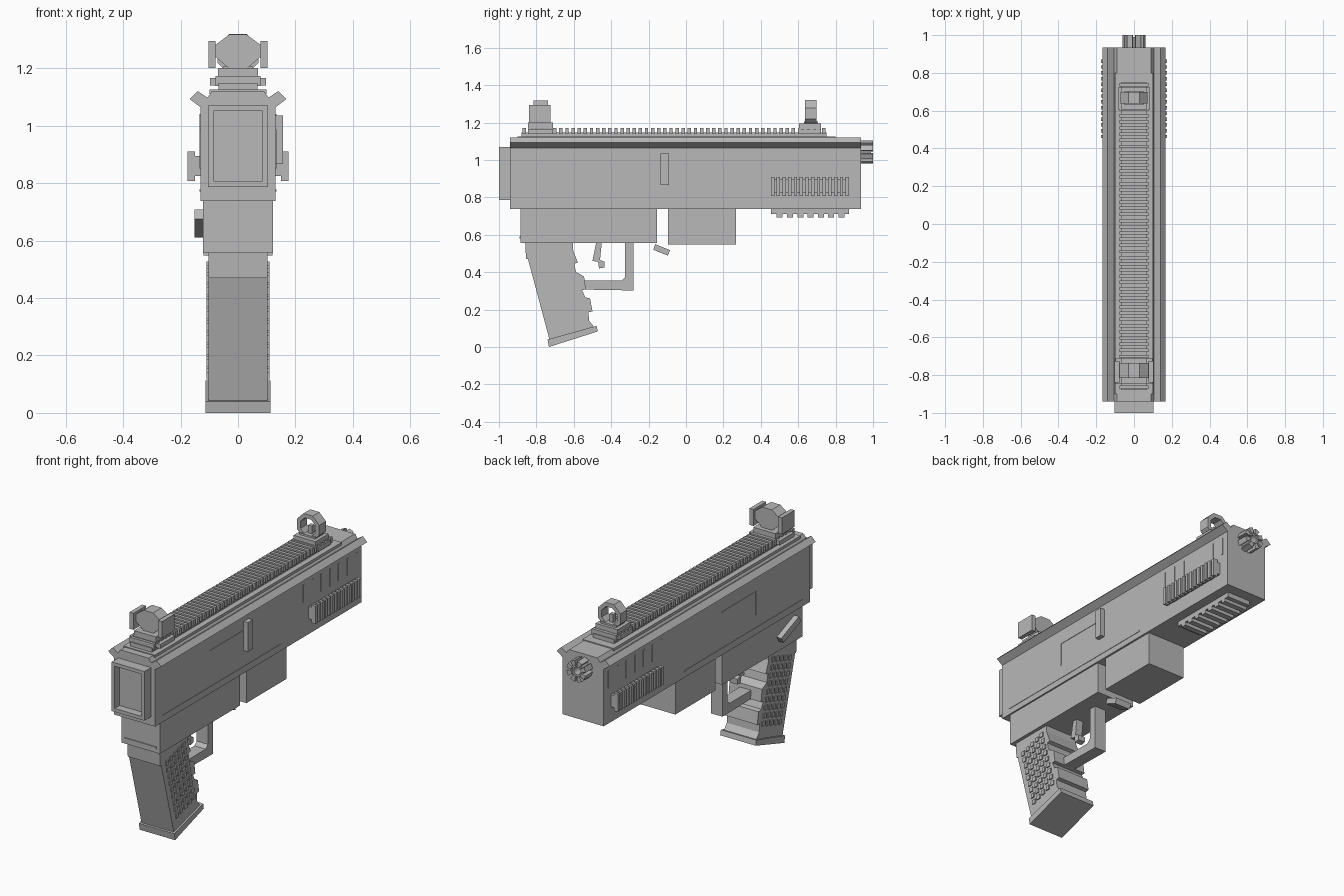
import bpy, bmesh, math

metal = bpy.data.materials.new("grey metal")
metal.diffuse_color = (0.48, 0.48, 0.48, 1)


def prisms(name, items):
    """Each item is (axis, profile, start, end): axis x takes (y, z), axis y takes (x, z)."""
    bm = bmesh.new()
    for axis, prof, a, b in items:
        def place(p, t):
            return (t, p[0], p[1]) if axis == 'x' else (p[0], t, p[1])
        lo = [bm.verts.new(place(p, a)) for p in prof]
        hi = [bm.verts.new(place(p, b)) for p in prof]
        n = len(prof)
        bm.faces.new(lo)
        bm.faces.new(hi[::-1])
        for i in range(n):
            j = (i + 1) % n
            bm.faces.new((lo[i], hi[i], hi[j], lo[j]))
    bmesh.ops.recalc_face_normals(bm, faces=bm.faces)
    me = bpy.data.meshes.new(name)
    bm.to_mesh(me)
    bm.free()
    me.materials.append(metal)
    ob = bpy.data.objects.new(name, me)
    bpy.context.collection.objects.link(ob)
    return ob


def box(x0, x1, y0, y1, z0, z1):
    return ('x', [(y0, z0), (y1, z0), (y1, z1), (y0, z1)], x0, x1)


def mid(w, y0, y1, z0, z1):
    return box(-w, w, y0, y1, z0, z1)


def sides(x0, x1, y0, y1, z0, z1):
    return [box(x0, x1, y0, y1, z0, z1), box(-x1, -x0, y0, y1, z0, z1)]


def ring(name, cx, cz, r_in, r_out, y0, y1, n):
    """Faceted ring around the y axis."""
    parts = []
    pts = [(math.cos((i + .5) * math.tau / n), math.sin((i + .5) * math.tau / n)) for i in range(n)]
    for i in range(n):
        p, q = pts[i], pts[(i + 1) % n]
        parts.append(('y', [(cx + r * v[0], cz + r * v[1]) for v, r in
                            ((p, r_in), (p, r_out), (q, r_out), (q, r_in))], y0, y1))
    return prisms(name, parts)


# Main body with sloped shoulders
prisms("upper_body", [('y', [(-.131, .737), (.131, .737), (.131, 1.065), (.09, 1.12),
                             (-.09, 1.12), (-.131, 1.065)], -.94, .935)])

# Flared strips along both shoulders
wing = [(.125, 1.06), (.168, 1.092), (.14, 1.12), (.088, 1.085)]
prisms("shoulder_wings", [('y', [(s * x, z) for x, z in wing], -.94, .935) for s in (1, -1)])

# Open frame at the rear
prisms("rear_frame", sides(.085, .104, -1, -.93, .787, 1.07) +
       [mid(.09, -1, -.93, .787, .807), mid(.09, -1, -.93, 1.05, 1.07),
        mid(.09, -.955, -.93, .8, 1.06)])

# Lower body and magazine well
prisms("lower_body", [mid(.122, -.885, -.155, .557, .74), mid(.1, -.89, -.88, .58, .592)])
prisms("magazine_well", [mid(.12, -.095, .268, .547, .74)])

# Grip with finger grooves
prisms("grip", [('x', [(-.86, .56), (-.855, .47), (-.845, .47), (-.73, .04), (-.485, .1),
                       (-.518, .14), (-.522, .186), (-.5, .19), (-.513, .26), (-.538, .265),
                       (-.556, .305), (-.535, .307), (-.545, .377), (-.588, .4), (-.597, .445),
                       (-.578, .452), (-.605, .52), (-.605, .56)], -.103, .103)])
prisms("grip_base", [('x', [(-.74, .04), (-.733, 0), (-.472, .083), (-.478, .113)], -.113, .113)])

# Grip texture bumps
bumps = []
for row in range(9):
    for col in range(5):
        z = .13 + .042 * row + .012 * col
        y = -.705 - .267 * (.13 + .042 * row - .13) + .038 * col
        bumps += sides(.1, .109, y - .012, y + .012, z - .013, z + .013)
prisms("grip_bumps", bumps)

# Trigger and its guard
prisms("trigger_guard", [('x', [(-.55, .307), (-.33, .303), (-.28, .303), (-.28, .56), (-.325, .56),
                                (-.325, .375), (-.345, .355), (-.56, .355)], -.036, .036)])
prisms("trigger", [('x', [(-.48, .56), (-.45, .56), (-.46, .465), (-.435, .455), (-.435, .425),
                          (-.465, .42), (-.47, .455), (-.5, .46)], -.022, .022)])
prisms("magazine_release", [('x', [(-.165, .55), (-.085, .518), (-.097, .488), (-.175, .52)], -.05, .05)])

# Selector lever on the left, handle on the right
prisms("selector_lever", [('x', [(-.83, .675), (-.81, .708), (-.65, .643), (-.67, .61)], -.152, -.12)])
prisms("side_handle", [box(.12, .157, -.135, -.09, .867, 1.035)])

# Ribbed rail along the top
rail = [mid(.1, -.9, .8, 1.11, 1.125), mid(.068, -.88, .75, 1.12, 1.148)]
for i in range(50):
    y = -.865 + i * .0327
    rail.append(mid(.078, y - .009, y + .009, 1.138, 1.172))
prisms("top_rail", rail)

# Ribbed guards on the sides
guard = sides(.125, .155, .455, .87, .825, .895)
for i in range(14):
    y = .463 + i * .0307
    guard += sides(.15, .176, y - .009, y + .009, .807, .91)
prisms("side_guards", guard)

# Ribbed rail underneath
under = [mid(.075, .455, .872, .71, .74)]
under += [mid(.075, .485 + i * .055, .517 + i * .055, .692, .715) for i in range(7)]
prisms("under_rail", under)

# Thin slots and panel lines on the sides
lines = sides(.13, .1335, -.88, .2, .77, .778) + sides(.13, .1335, -.45, -.14, .98, .986)
lines += sides(.13, .1335, -.453, -.447, .85, .986)
for i in range(7):
    y = .41 + i * .08
    lines += sides(.13, .1335, y - .006, y + .006, .94, 1.04)
prisms("panel_lines", lines)

# Rear sight: faceted housing between two side plates
hous = [(-.03, 1.317), (.03, 1.317), (.08, 1.28), (.08, 1.24), (.03, 1.198),
        (-.03, 1.198), (-.08, 1.24), (-.08, 1.28)]
prisms("rear_sight", [('y', hous, -.815, -.737), mid(.07, -.845, -.712, 1.168, 1.2),
                      mid(.098, -.845, -.712, 1.14, 1.165)] +
       sides(.078, .103, -.84, -.725, 1.2, 1.295))

# Front sight: faceted ring with a post
ring("front_sight_ring", 0, 1.248, .052, .077, .637, .698, 8)
prisms("front_sight_base", [mid(.07, .605, .722, 1.165, 1.195), mid(.085, .605, .722, 1.14, 1.165),
                            mid(.05, .63, .705, 1.19, 1.205), mid(.012, .655, .68, 1.2, 1.25)])

# Muzzle with radial prongs
ring("muzzle_ring", 0, 1.042, .022, .042, .92, .99, 12)
prongs = []
for i in range(8):
    a = (i + .5) * math.tau / 8
    c, s = math.cos(a), math.sin(a)
    prongs.append(('y', [(r * c - t * s, 1.042 + r * s + t * c) for r, t in
                         ((.03, -.008), (.06, -.015), (.06, .015), (.03, .008))], .92, 1))
prisms("muzzle_prongs", prongs)
